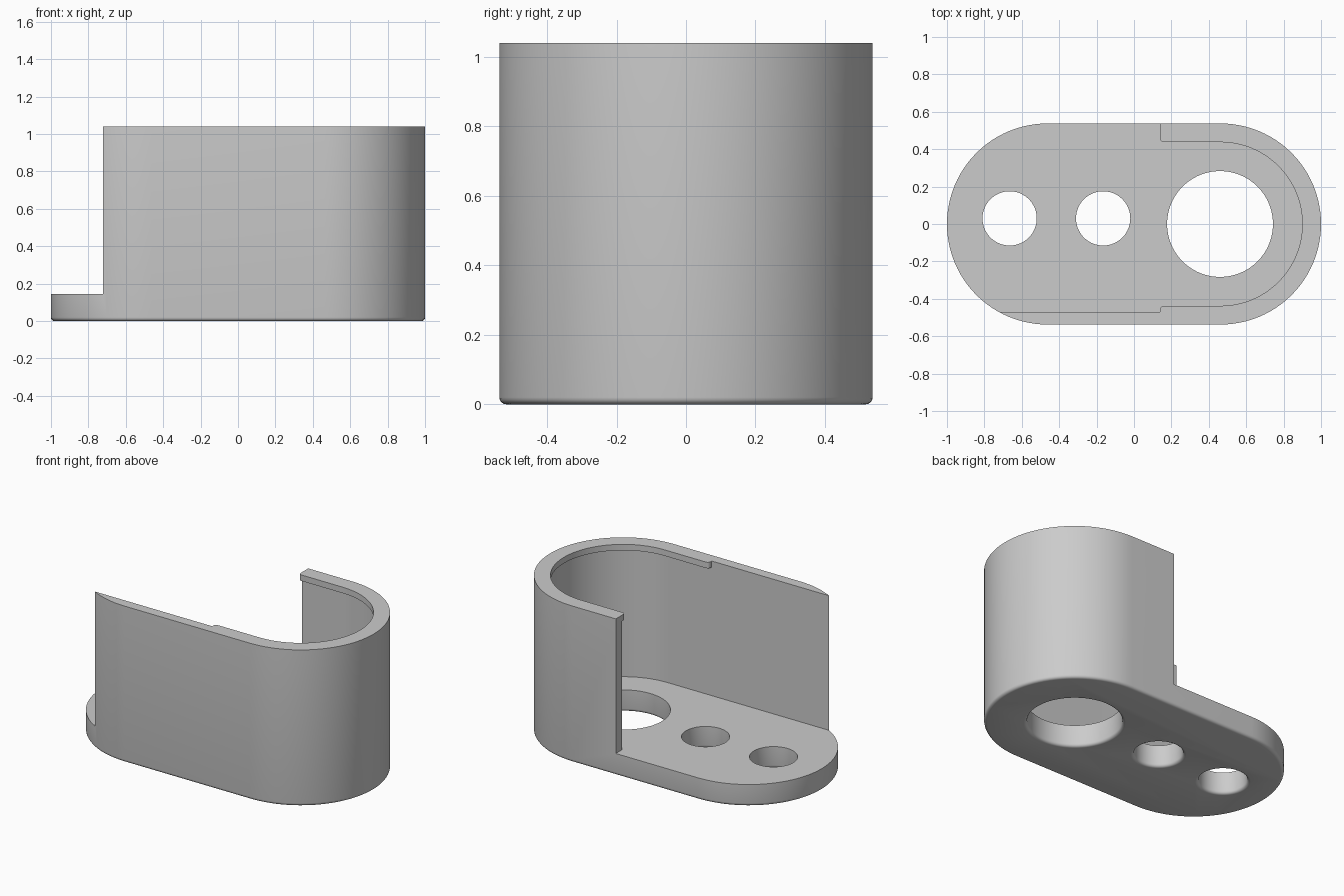
import bpy, bmesh, math

if "Cube" in bpy.data.objects:
    bpy.data.objects.remove(bpy.data.objects["Cube"])

# Main sizes
R, CX = 0.5375, 0.4625          # end radius and end centre of the rounded plan
FLOOR, TOP = 0.145, 1.04        # floor plate top, wall top
WALL, LIP = 0.47, 0.4375        # inner half width of wall and of top lip
LIP_H, END, FILLET = 0.04, 0.14, 0.02
N = 48                          # segments per half circle


def arc(cx, cy, r, a0, a1, n):
    return [(cx + r * math.cos(math.radians(a0 + (a1 - a0) * i / n)),
             cy + r * math.sin(math.radians(a0 + (a1 - a0) * i / n)))
            for i in range(n + 1)]


def stadium(r):
    return arc(CX, 0, r, -90, 90, N) + arc(-CX, 0, r, 90, 270, N)


def circle(cx, cy, r):
    return arc(cx, cy, r, 0, 360, 2 * N)[:-1]


def loft(name, rings):
    """Solid skinned through (outline, height) rings, bottom to top."""
    bm = bmesh.new()
    loops = [[bm.verts.new((x, y, z)) for x, y in pts] for pts, z in rings]
    for a, b in zip(loops, loops[1:]):
        for i in range(len(a)):
            j = (i + 1) % len(a)
            bm.faces.new((a[i], a[j], b[j], b[i]))
    bm.faces.new(loops[0][::-1])
    bm.faces.new(loops[-1])
    bmesh.ops.recalc_face_normals(bm, faces=bm.faces)
    me = bpy.data.meshes.new(name)
    bm.to_mesh(me)
    bm.free()
    ob = bpy.data.objects.new(name, me)
    bpy.context.collection.objects.link(ob)
    return ob


# Rounded bottom edge: (inset, height) steps
steps = [(FILLET * (1 - math.sin(a)), FILLET * (1 - math.cos(a)))
         for a in (math.pi / 2 * i / 4 for i in range(5))]

# Solid body
body = loft("holder_body", [(stadium(R - d), z) for d, z in steps] + [(stadium(R), TOP)])

# Cavity, open on the left and back left side
open_side = [(END, 2), (-2, 2), (-2, -WALL)]
cavity = arc(CX, 0, WALL, -90, 90, N) + [(END, WALL)] + open_side
cutters = [loft("cavity_cutter", [(cavity, FLOOR), (cavity, TOP - LIP_H)])]

# Narrower opening at the top, leaving a lip with rounded ends
c = 0.02
lip = (arc(CX, 0, LIP, -90, 90, N)
       + arc(END + c, LIP + c, c, 270, 180, 4) + open_side
       + [(END, -WALL)] + arc(END + c, -LIP - c, c, 180, 90, 4))
cutters.append(loft("lip_cutter", [(lip, TOP - LIP_H - 0.01), (lip, TOP + 0.2)]))

# Floor holes with rounded bottom edges
for x, y, r in ((0.46, 0, 0.283), (-0.665, 0.03, 0.145), (-0.165, 0.03, 0.145)):
    rings = [(circle(x, y, r + FILLET), -0.1)]
    rings += [(circle(x, y, r + d), z) for d, z in steps]
    rings.append((circle(x, y, r), 0.4))
    cutters.append(loft("hole_cutter", rings))

# Cut everything, then remove the cutters
bpy.context.view_layer.objects.active = body
body.select_set(True)
for cutter in cutters:
    cutter.hide_render = True
    mod = body.modifiers.new("cut", 'BOOLEAN')
    mod.operation, mod.solver, mod.object = 'DIFFERENCE', 'EXACT', cutter
    bpy.ops.object.modifier_apply(modifier=mod.name)
    bpy.data.objects.remove(cutter)

# Plain grey finish, smooth curves with sharp edges
grey = bpy.data.materials.new("grey")
grey.diffuse_color = (0.6, 0.6, 0.6, 1)
grey.use_nodes = True
grey.node_tree.nodes["Principled BSDF"].inputs["Base Color"].default_value = grey.diffuse_color
body.data.materials.clear()
body.data.materials.append(grey)
for p in body.data.polygons:
    p.material_index = 0
bpy.ops.object.shade_smooth_by_angle(angle=math.radians(30))
